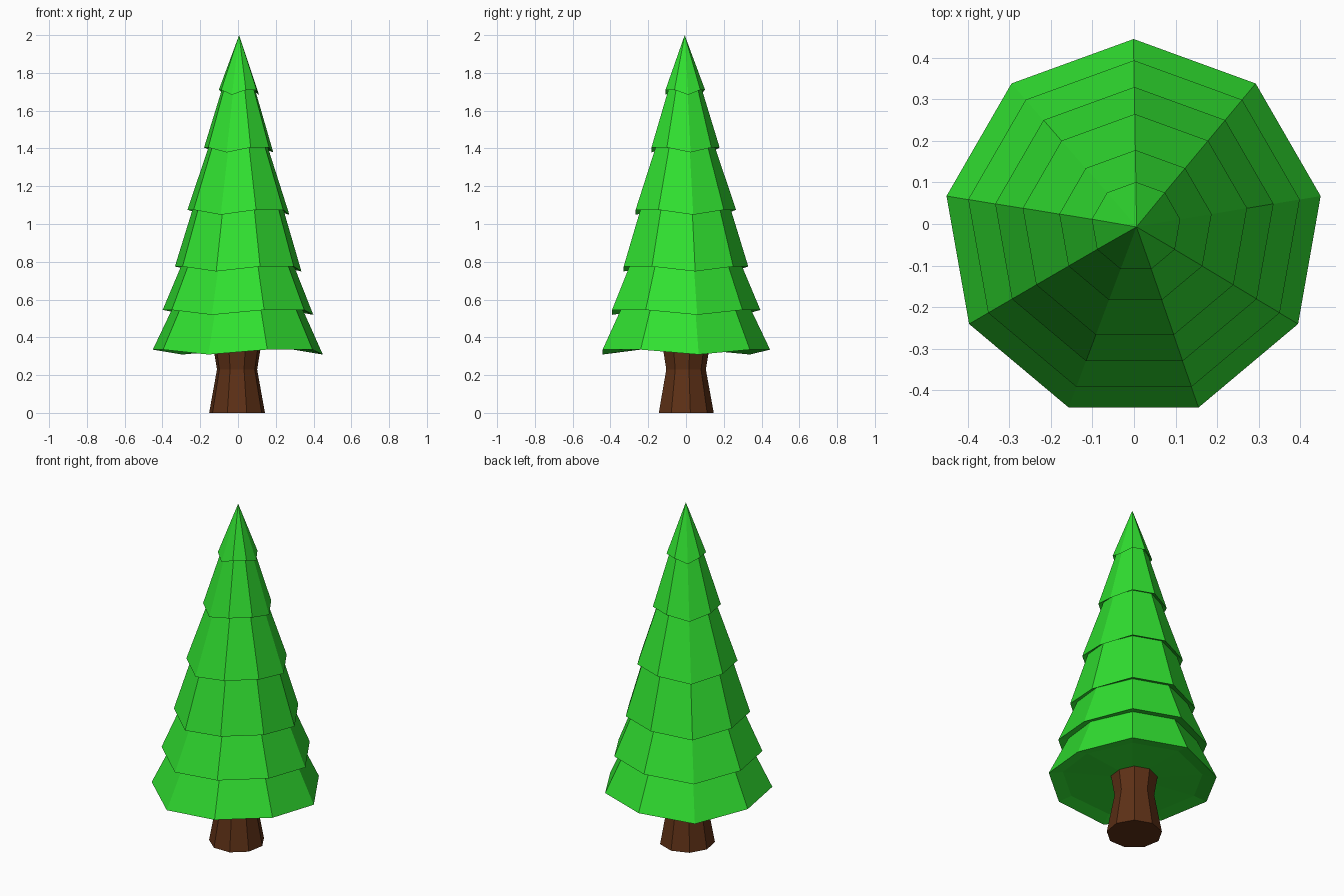
import bpy, bmesh
from math import cos, sin, radians

if "Cube" in bpy.data.objects:
    bpy.data.objects.remove(bpy.data.objects["Cube"])

SIDES = 9


def material(name, color):
    m = bpy.data.materials.new(name)
    m.diffuse_color = color
    m.use_nodes = True
    m.node_tree.nodes["Principled BSDF"].inputs["Base Color"].default_value = m.diffuse_color
    return m


def ring(bm, r, z, cx, cy, wave=0.0):
    """Nine-sided ring; every third corner may droop by `wave`."""
    verts = []
    for k in range(SIDES):
        a = radians(10 + 40 * k)
        dz = -wave if k % 3 == 0 else 0.0
        verts.append(bm.verts.new((cx + r * cos(a), cy + r * sin(a), z + dz)))
    return verts


def bridge(bm, a, b):
    for k in range(SIDES):
        n = (k + 1) % SIDES
        bm.faces.new((a[k], a[n], b[n], b[k]))


def finish(bm, name, mat):
    bmesh.ops.recalc_face_normals(bm, faces=bm.faces)
    me = bpy.data.meshes.new(name)
    bm.to_mesh(me)
    bm.free()
    me.materials.append(mat)
    ob = bpy.data.objects.new(name, me)
    bpy.context.collection.objects.link(ob)


# Foliage: tiers as (inner radius, rim radius, rim height), stacked into one skin
tiers = [(0.38, 0.457, 0.335), (0.35, 0.405, 0.545), (0.302, 0.340, 0.775),
         (0.243, 0.274, 1.075), (0.158, 0.186, 1.405), (0.088, 0.108, 1.71)]
bm = bmesh.new()
prev = None
for r_in, r_out, z in tiers:
    t = (z - 0.335) / 1.665
    cx, cy = 0.007 * t - 0.001, -0.012 + 0.006 * t
    inner = ring(bm, r_in, z + 0.013, cx, cy, 0.015)
    outer = ring(bm, r_out, z, cx, cy, 0.026)
    if prev:
        bridge(bm, prev, inner)
    else:
        # recessed underside
        centre = bm.verts.new((cx, cy, z + 0.012))
        for k in range(SIDES):
            bm.faces.new((inner[(k + 1) % SIDES], inner[k], centre))
    bridge(bm, inner, outer)
    prev = outer
tip = bm.verts.new((0.006, -0.007, 2.0))
for k in range(SIDES):
    bm.faces.new((prev[k], prev[(k + 1) % SIDES], tip))
finish(bm, "foliage", material("green", (0.03, 0.75, 0.03, 1)))

# Trunk: waisted, flaring at the foot and under the foliage
bm = bmesh.new()
rings = [ring(bm, r, z, -0.005, -0.003)
         for r, z in ((0.150, 0.0), (0.108, 0.23), (0.128, 0.35))]
for a, b in zip(rings, rings[1:]):
    bridge(bm, a, b)
bm.faces.new(rings[0][::-1])
bm.faces.new(rings[-1])
finish(bm, "trunk", material("brown", (0.11, 0.03, 0.008, 1)))
